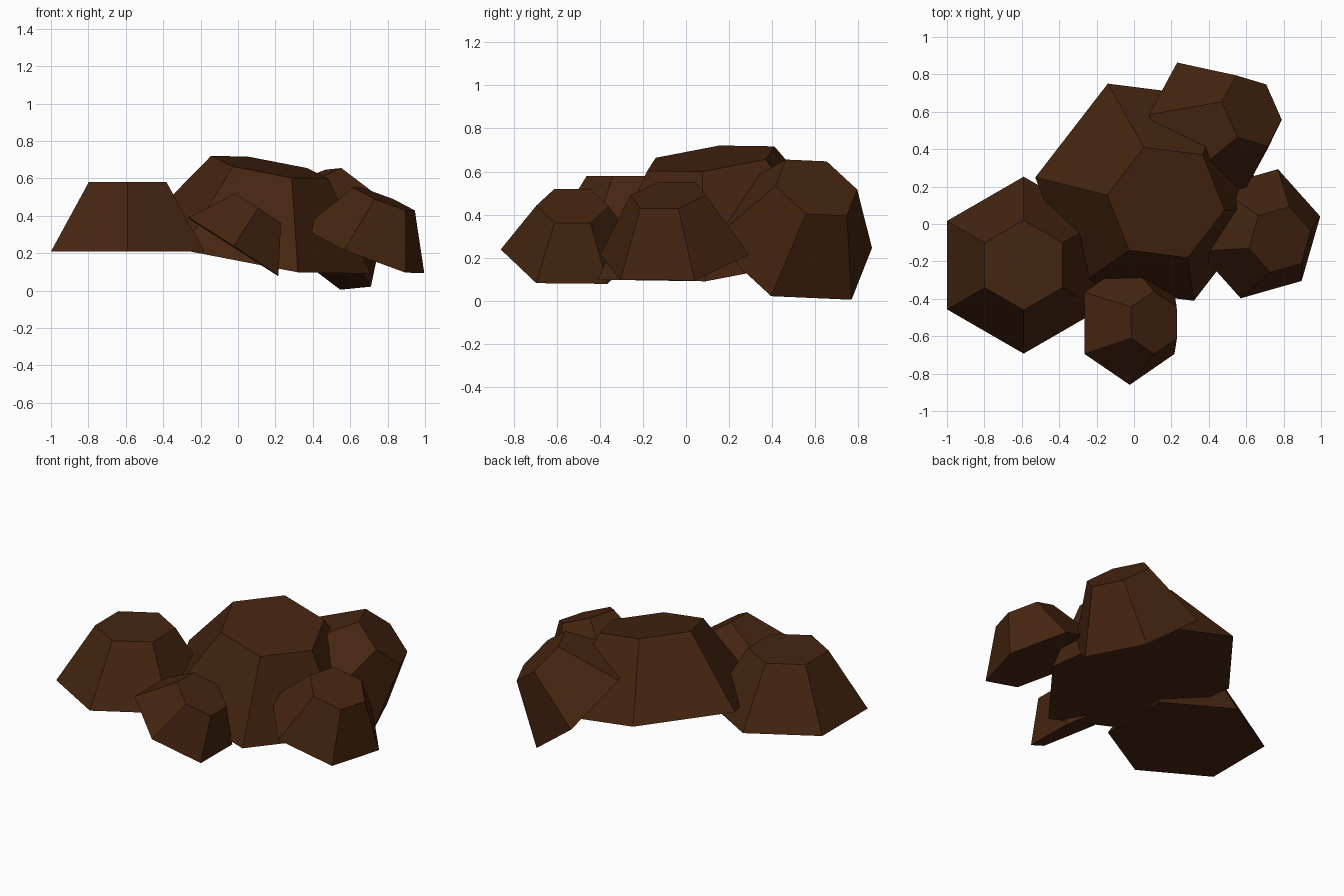
import bpy, bmesh
from mathutils import Vector, Matrix

if "Cube" in bpy.data.objects:
    bpy.data.objects.remove(bpy.data.objects["Cube"])

soil = bpy.data.materials.new("dark_brown_soil")
soil.diffuse_color = (0.060, 0.018, 0.005, 1)
soil.use_nodes = True
soil.node_tree.nodes["Principled BSDF"].inputs["Base Color"].default_value = soil.diffuse_color


def clump(name, base, top, corner):
    """Six-sided tapered clump from base centre to top centre; corner points from base centre to one base corner."""
    base, top, corner = Vector(base), Vector(top), Vector(corner)
    axis = top - base
    n = axis.normalized()
    radius = corner.length
    u = (corner - n * corner.dot(n)).normalized()
    w = n.cross(u)
    frame = Matrix((u, w, n)).transposed().to_4x4()
    bm = bmesh.new()
    # corners made by hand-placed rings so one corner always lies along u
    rings = []
    for r, z in ((radius, 0), (radius * 0.508, axis.length)):
        rings.append([bm.verts.new(Matrix.Rotation(i * 1.0471976, 3, 'Z') @ Vector((r, 0, 0)) + Vector((0, 0, z)))
                      for i in range(6)])
    low, high = rings
    bm.faces.new(low[::-1])
    bm.faces.new(high)
    for i in range(6):
        j = (i + 1) % 6
        bm.faces.new((low[i], low[j], high[j], high[i]))
    mesh = bpy.data.meshes.new(name)
    bm.to_mesh(mesh)
    bm.free()
    mesh.materials.append(soil)
    ob = bpy.data.objects.new(name, mesh)
    ob.matrix_world = Matrix.Translation(base) @ frame
    bpy.context.collection.objects.link(ob)


# upright clump on the left, then the tilted ones
clump("left_clump", (-0.59, -0.22, 0.21), (-0.59, -0.22, 0.58), (0, 0.473, 0))
clump("centre_clump", (0.09, 0.17, 0.21), (0.17, 0.115, 0.66), (-0.62, 0.08, 0.108))
clump("front_clump", (-0.025, -0.53, 0.235), (0.107, -0.527, 0.44), (0, 0.33, 0))
clump("back_clump", (0.395, 0.49, 0.262), (0.63, 0.605, 0.525), (-0.16, 0.375, -0.012))
clump("right_clump", (0.67, -0.052, 0.215), (0.78, -0.083, 0.49), (0.10, 0.345, 0))
